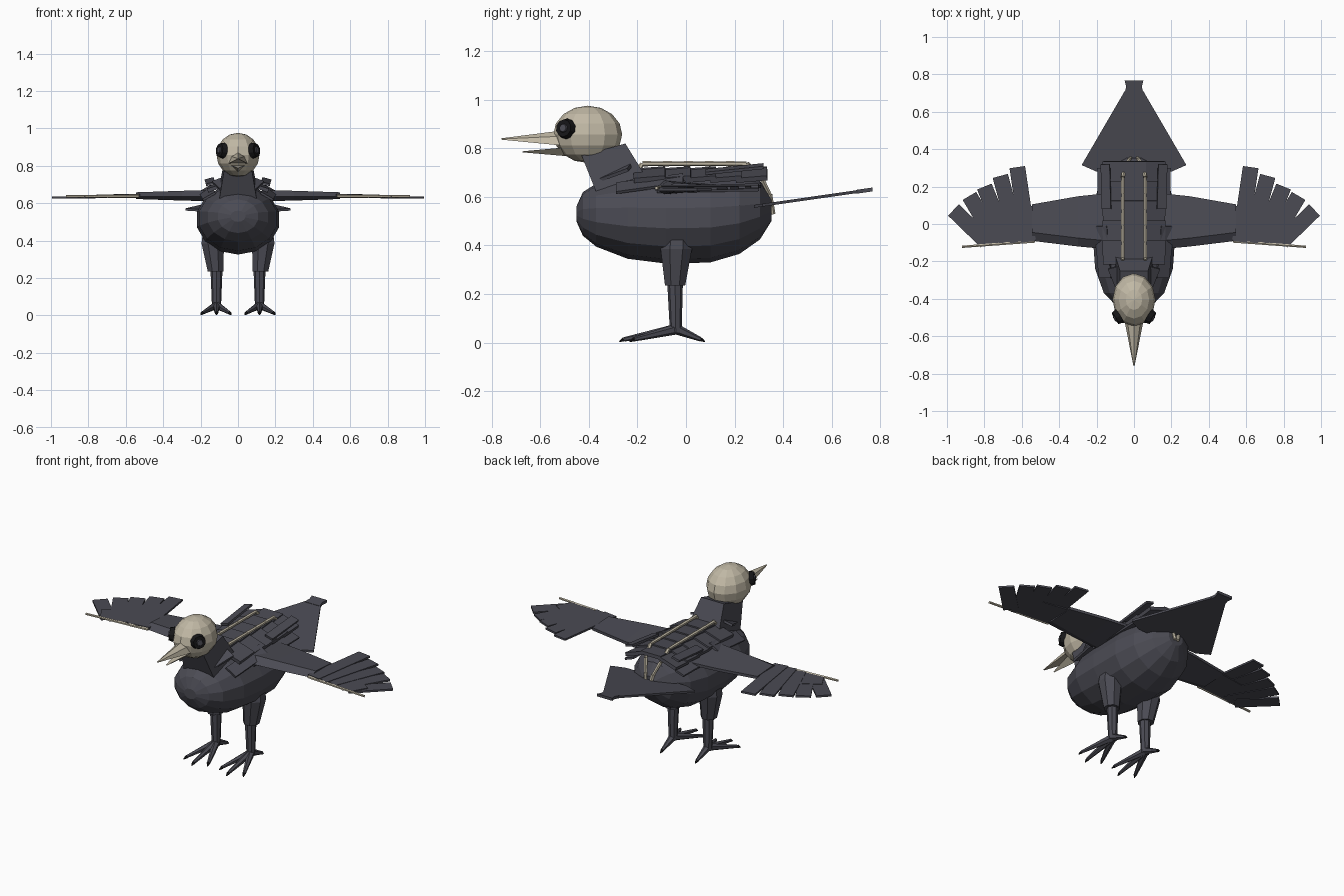
import bpy, bmesh, math
from mathutils import Vector, Matrix

cube = bpy.data.objects.get("Cube")
if cube:
    bpy.data.objects.remove(cube, do_unlink=True)


def material(name, rgb):
    m = bpy.data.materials.new(name)
    m.use_nodes = True
    m.diffuse_color = (*rgb, 1)
    m.node_tree.nodes["Principled BSDF"].inputs["Base Color"].default_value = (*rgb, 1)
    return m


SLATE = material("slate feathers", (0.07, 0.07, 0.088))
BONE = material("pale bone", (0.53, 0.48, 0.375))
BLACK = material("black", (0.008, 0.008, 0.009))


def finish(name, bm, mat):
    bmesh.ops.recalc_face_normals(bm, faces=bm.faces)
    me = bpy.data.meshes.new(name)
    bm.to_mesh(me)
    bm.free()
    me.materials.append(mat)
    ob = bpy.data.objects.new(name, me)
    bpy.context.collection.objects.link(ob)
    return ob


def loft(name, rings, mat):
    """Skin a list of point rings and cap both ends."""
    bm = bmesh.new()
    loops = [[bm.verts.new(p) for p in ring] for ring in rings]
    n = len(loops[0])
    for a, b in zip(loops, loops[1:]):
        for i in range(n):
            j = (i + 1) % n
            bm.faces.new((a[i], a[j], b[j], b[i]))
    bm.faces.new(loops[0])
    bm.faces.new(loops[-1])
    return finish(name, bm, mat)


def plate(name, outline, z, thick, mat, rise=0.0):
    """Flat prism over an xy outline; rise tilts it upward along y."""
    rings = [[(x, y, z + rise * y + d) for x, y in outline] for d in (-thick / 2, thick / 2)]
    return loft(name, rings, mat)


def rod(name, a, b, r1, r2, mat, sides=6):
    a, b = Vector(a), Vector(b)
    d = b - a
    bm = bmesh.new()
    turn = d.to_track_quat('Z', 'Y').to_matrix().to_4x4()
    bmesh.ops.create_cone(bm, cap_ends=True, segments=sides, radius1=r1, radius2=r2,
                          depth=d.length, matrix=Matrix.Translation((a + b) / 2) @ turn)
    return finish(name, bm, mat)


def slab(name, loc, size, mat, rot=(0, 0, 0)):
    bm = bmesh.new()
    bmesh.ops.create_cube(bm, size=1)
    ob = finish(name, bm, mat)
    ob.location, ob.scale = loc, size
    ob.rotation_euler = [math.radians(a) for a in rot]
    return ob


def ball(name, loc, size, mat, seg=12, rings=8):
    bm = bmesh.new()
    bmesh.ops.create_uvsphere(bm, u_segments=seg, v_segments=rings, radius=1)
    ob = finish(name, bm, mat)
    ob.location, ob.scale = loc, size
    return ob


# Body: faceted sections running front to back (y, low z, high z, half width)
sections = [(-.452, .50, .56, .04), (-.425, .44, .62, .11), (-.37, .395, .655, .165),
            (-.24, .345, .69, .213), (-.08, .325, .70, .225), (.10, .33, .70, .222),
            (.22, .365, .69, .19), (.305, .425, .665, .13), (.352, .50, .60, .05)]
body = []
for y, lo, hi, w in sections:
    angles = [math.tau * (i + .5) / 14 for i in range(14)]
    body.append([(w * math.cos(a), y, (lo + hi) / 2 + (hi - lo) / 2 * math.sin(a)) for a in angles])
loft("body", body, SLATE)

# Neck and head
loft("neck", [
    [(-.10, -.37, .62), (.10, -.37, .62), (.10, -.17, .69), (-.10, -.17, .69)],
    [(-.075, -.43, .77), (.075, -.43, .77), (.075, -.25, .82), (-.075, -.25, .82)]], SLATE)
ball("head", (0, -.405, .858), (.115, .142, .118), BONE)

# Beak: two tapered wedges
loft("upper_beak", [
    [(-.052, -.51, .812), (.052, -.51, .812), (.035, -.52, .85), (0, -.525, .872), (-.035, -.52, .85)],
    [(-.003, -.76, .836), (.003, -.76, .836), (.003, -.76, .839), (0, -.76, .842), (-.003, -.76, .839)]], BONE)
loft("lower_beak", [
    [(-.042, -.49, .805), (.042, -.49, .805), (0, -.49, .768)],
    [(-.003, -.675, .788), (.003, -.675, .788), (0, -.675, .784)]], BONE)

# Tail fan with a square tip
plate("tail_fan", [(-.28, .315), (-.20, .28), (.20, .28), (.28, .315), (.05, .71), (-.05, .71)],
      .521, .012, SLATE, .143)
plate("tail_tip", [(-.05, .70), (.05, .70), (.042, .735), (.05, .768), (-.05, .768), (-.042, .735)],
      .521, .016, SLATE, .143)

# Back feathers: overlapping rows of slabs
for r in range(5):
    y = -.15 + .105 * r
    slab(f"back_feather_{r}", (0, y, .712), (.13, .13, .02), SLATE, (4, 0, 0))
    for s, side in ((1, "left"), (-1, "right")):
        slab(f"{side}_back_feather_{r}", (s * .105, y, .692), (.125, .13, .02), SLATE, (5, s * 18, 0))

for s, side in ((1, "left"), (-1, "right")):
    # Eye: dark ring with a raised pupil
    out = Vector((s * .84, -.52, .12)).normalized()
    eye = Vector((s * .088, -.498, .882))
    rod(side + "_eye", eye - out * .012, eye + out * .014, .043, .036, BLACK, 10)
    rod(side + "_pupil", eye + out * .012, eye + out * .02, .02, .016, SLATE, 8)

    # Pale ridge along the back and down over the rump
    path = [(.06, -.19, .722)] + [(.06, -.18 + .086 * i, .737) for i in range(6)]
    path += [(.05, .31, .68), (.025, .345, .61), (.01, .36, .53)]
    for i, (a, b) in enumerate(zip(path, path[1:])):
        rod(f"{side}_back_ridge_{i}", (s * a[0], *a[1:]), (s * b[0], *b[1:]), .011, .009, BONE)

    # Shoulder and collar feathers
    slab(side + "_shoulder_feather", (s * .165, -.15, .655), (.075, .28, .012), SLATE, (9, s * 30, 0))
    slab(side + "_flank_feather", (s * .165, .09, .636), (.06, .42, .012), SLATE, (1, s * 20, 0))
    slab(side + "_upper_feather", (s * .15, .20, .715), (.05, .24, .012), SLATE, (6, s * 15, 0))
    slab(side + "_collar_feather", (s * .09, -.29, .70), (.055, .13, .014), SLATE, (20, s * 20, s * -15))

    # Wing arm: thick at the shoulder, thinner outward
    def profile(x, front, back, h):
        return [(s * x, front, .635), (s * x, front + .045, .64 + h), (s * x, back, .648),
                (s * x, back, .632), (s * x, front + .045, .64 - h)]
    loft(side + "_wing_arm", [profile(.14, -.135, .165, .03), profile(.30, -.12, .148, .026),
                              profile(.545, -.09, .105, .018)], SLATE)

    # Wing feathers fan outward
    bases = (.565, .62, .68, .735, .79)
    tips = ((.624, .304), (.715, .257), (.80, .20), (.88, .15), (.965, .075))
    for i, (bx, tip) in enumerate(zip(bases, tips)):
        base, tip = Vector((bx, -.095)), Vector(tip)
        d = (tip - base).normalized()
        across = Vector((d.y, -d.x)) * .042
        pts = [base - across, base + across, tip + across, tip - across]
        plate(f"{side}_wing_feather_{i}", [(s * p.x, p.y) for p in pts], .643 - .003 * i, .011, SLATE)
    plate(side + "_wing_web", [(s * x, y) for x, y in
          ((.53, -.09), (.83, -.118), (.88, -.03), (.72, .07), (.53, .10))], .636, .009, SLATE)
    rod(side + "_wing_spine", (s * .53, -.092, .637), (s * .92, -.122, .637), .009, .007, BONE)

    # Leg: flared thigh, slim shin
    rings = []
    for x, y, z, w, d in ((.13, -.035, .46, .06, .06), (.135, -.04, .385, .065, .07),
                          (.12, -.045, .235, .045, .045)):
        rings.append([(s * x + w * math.cos(a), y + d * math.sin(a), z)
                      for a in (math.tau * (k + .5) / 8 for k in range(8))])
    loft(side + "_thigh", rings, SLATE)
    rod(side + "_shin", (s * .115, -.045, .24), (s * .115, -.042, .04), .032, .024, SLATE, 8)

    # Foot: three front toes, one back toe, black claws
    ankle = Vector((s * .115, -.04, .055))
    for i, (x, y) in enumerate(((.115, -.255), (.045, -.215), (.19, -.215), (.115, .06))):
        tip = Vector((s * x, y, .013))
        rod(f"{side}_toe_{i}", ankle, tip, .022, .009, SLATE)
        claw = tip + (tip - ankle).normalized() * .02
        rod(f"{side}_claw_{i}", tip, (claw.x, claw.y, .003), .01, .002, BLACK, 5)
